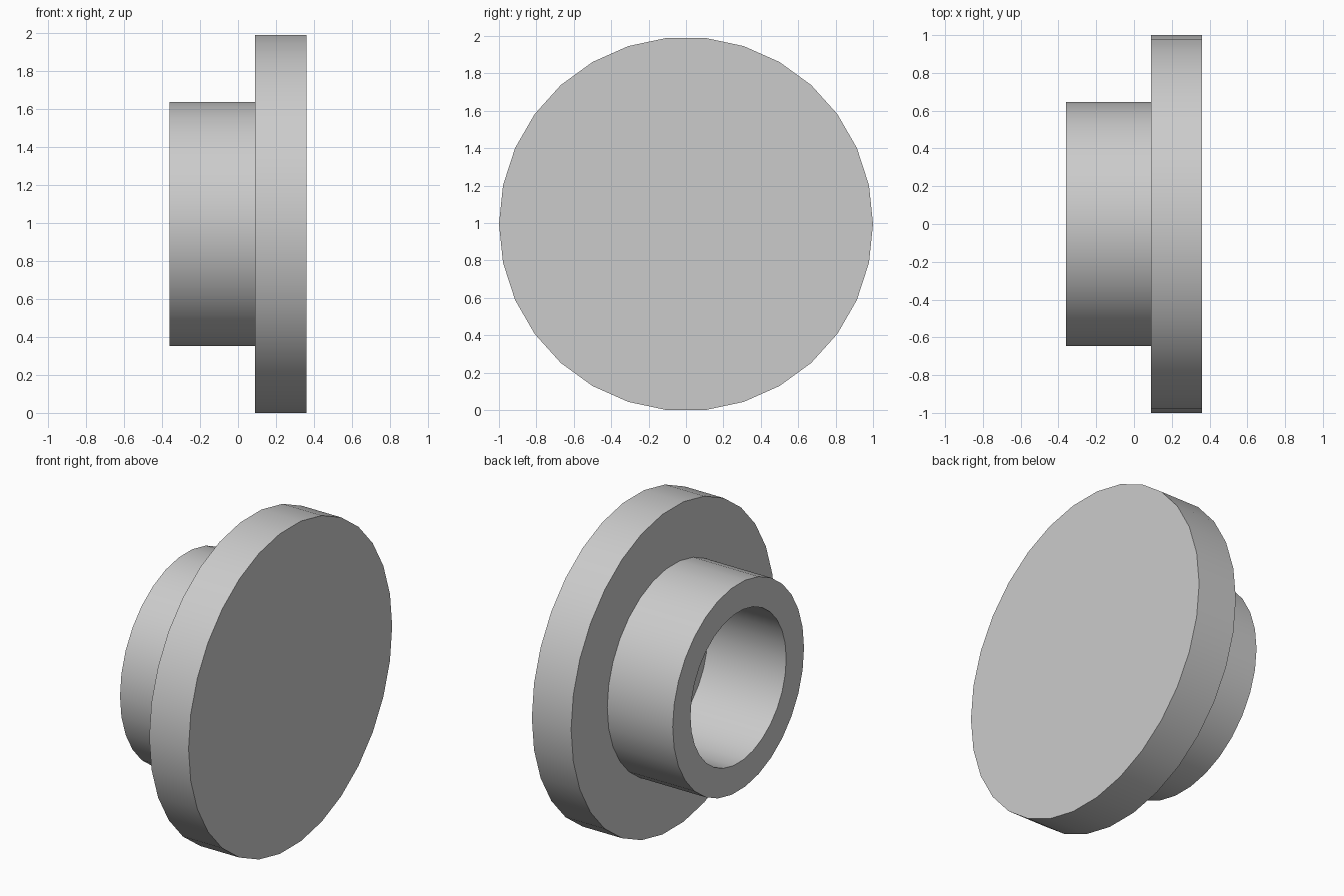
import bpy
import bmesh
from math import cos, sin, pi

SIDES = 30
CENTRE_Z = cos(pi / SIDES)  # flat facet rests on the ground

if "Cube" in bpy.data.objects:
    bpy.data.objects.remove(bpy.data.objects["Cube"], do_unlink=True)

grey = bpy.data.materials.new("plain_grey")
grey.use_nodes = True
grey.diffuse_color = (0.6, 0.6, 0.6, 1)
grey.node_tree.nodes["Principled BSDF"].inputs["Base Color"].default_value = (0.6, 0.6, 0.6, 1)


def lathe_x(name, profile):
    """Turn (x, radius) points about the x axis and cap both ends."""
    bm = bmesh.new()
    rings = []
    for x, r in profile:
        angles = [2 * pi * i / SIDES for i in range(SIDES)]
        rings.append([bm.verts.new((x, r * cos(a), r * sin(a))) for a in angles])
    for a, b in zip(rings, rings[1:]):
        for i in range(SIDES):
            j = (i + 1) % SIDES
            bm.faces.new((a[i], a[j], b[j], b[i]))
    bm.faces.new(rings[0])
    bm.faces.new(rings[-1])
    bmesh.ops.recalc_face_normals(bm, faces=bm.faces)
    mesh = bpy.data.meshes.new(name)
    bm.to_mesh(mesh)
    bm.free()
    mesh.materials.append(grey)
    obj = bpy.data.objects.new(name, mesh)
    obj.location.z = CENTRE_Z
    bpy.context.collection.objects.link(obj)
    bpy.ops.object.select_all(action="DESELECT")
    obj.select_set(True)
    bpy.context.view_layer.objects.active = obj
    bpy.ops.object.shade_smooth_by_angle()
    return obj


# Wide disc with a hollow collar; the blind bore runs on into the disc
lathe_x("flanged_collar", [
    (0.18, 0.47),     # bore floor
    (-0.36, 0.47),    # bore mouth
    (-0.36, 0.645),   # collar rim
    (0.09, 0.645),    # collar root
    (0.09, 1.0),      # disc back edge
    (0.36, 1.0),      # disc outer face
])
